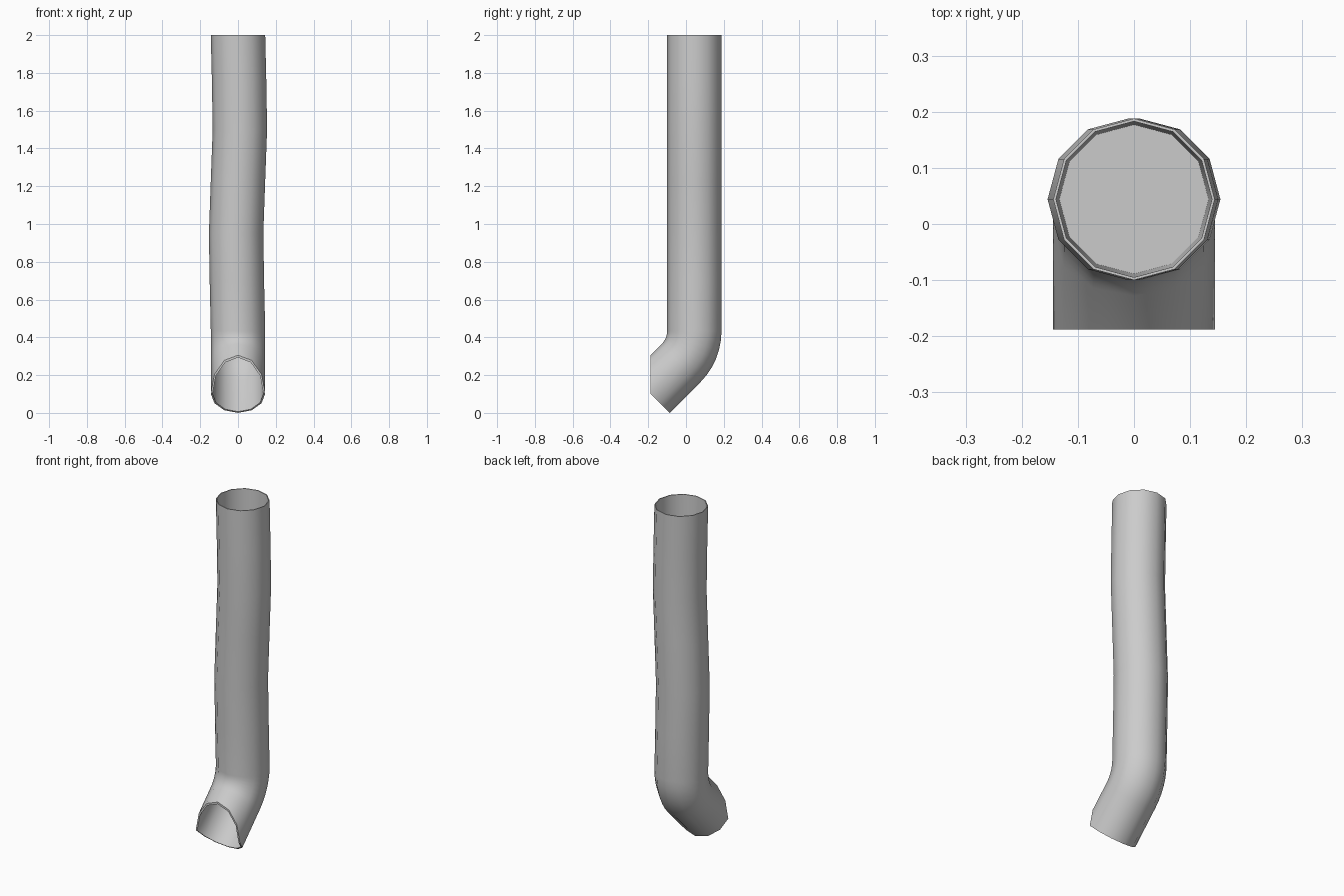
import bpy, bmesh
from math import sin, cos, pi, radians, tan

if "Cube" in bpy.data.objects:
    bpy.data.objects.remove(bpy.data.objects["Cube"])

SIDES, R = 12, 0.144
CY = 0.044                      # axis of the upright run
BEND_R, BEND_Z = 0.24, 0.334    # elbow radius and corner height
START = BEND_Z + BEND_R * tan(radians(22.5))
END = (-0.188, 0.102)           # centre of the outlet

bm = bmesh.new()


def ring(x, y, z, tilt=0.0, r=R, cut=False):
    """12-sided cross-section; cut trims its upper half to a vertical plane."""
    verts = []
    for i in range(SIDES):
        a = 2 * pi * i / SIDES
        v = r * sin(a)
        s = max(0.0, -v) if cut else 0.0
        verts.append(bm.verts.new((x + r * cos(a),
                                   y + v * cos(tilt) + s * sin(tilt),
                                   z - v * sin(tilt) + s * cos(tilt))))
    return verts


def elbow(r=R):
    out = []
    for k in range(7):
        t = radians(45) * k / 6
        out.append(ring(0, CY - BEND_R * (1 - cos(t)), START - BEND_R * sin(t), t, r))
    return out


T = radians(45)
# Recessed upper opening
rings = [ring(0, CY, 1.7, r=0.133), ring(0, CY, 2, r=0.139)]
# Slightly wavy upright run
for z, x in ((2, 0), (1.75, 0.006), (1.5, 0.010), (1.23, 0),
             (0.95, -0.010), (0.7, -0.006)):
    rings.append(ring(x, CY, z))
# Elbow and slanted outlet, then back up the inside
rings += elbow()
rings.append(ring(0, *END, T, cut=True))
rings.append(ring(0, *END, T, r=0.135, cut=True))
rings += elbow(0.134)[::-1]
rings.append(ring(0, CY, 0.6, r=0.133))

for a, b in zip(rings, rings[1:]):
    for i in range(SIDES):
        j = (i + 1) % SIDES
        bm.faces.new((a[i], b[i], b[j], a[j]))
bm.faces.new(rings[0])
bm.faces.new(rings[-1][::-1])
bmesh.ops.recalc_face_normals(bm, faces=bm.faces)

mesh = bpy.data.meshes.new("drain_pipe")
bm.to_mesh(mesh)
bm.free()
pipe = bpy.data.objects.new("drain_pipe", mesh)
bpy.context.collection.objects.link(pipe)
bpy.context.view_layer.objects.active = pipe
pipe.select_set(True)
bpy.ops.object.shade_smooth_by_angle(angle=radians(40))
